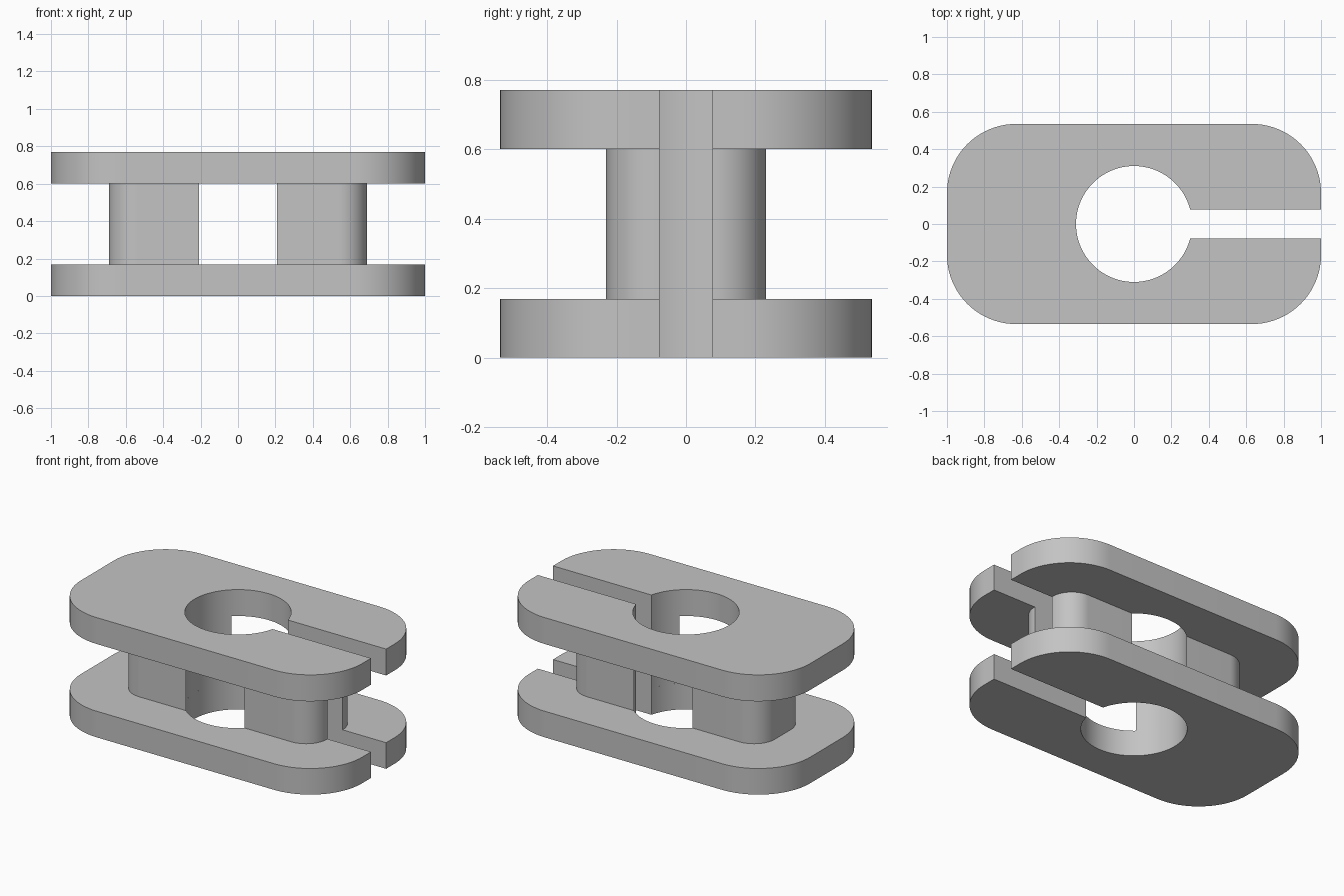
import bpy, bmesh
from math import sin, cos, asin, acos, pi

if "Cube" in bpy.data.objects:
    bpy.data.objects.remove(bpy.data.objects["Cube"], do_unlink=True)

# Main dimensions
BORE = 0.31          # radius of the central hole
SLOT = 0.077         # half width of the side slot
PLATE = (1.0, 0.535, 0.37)   # half length, half width, corner radius
CORE = (0.69, 0.23, 0.15)
LOW_TOP, HIGH_BOTTOM, TOP = 0.168, 0.6, 0.77

grey = bpy.data.materials.new("plain_grey")
grey.use_nodes = True
grey.diffuse_color = (0.55, 0.55, 0.55, 1)
grey.node_tree.nodes["Principled BSDF"].inputs["Base Color"].default_value = (0.55, 0.55, 0.55, 1)


def arc(cx, cy, r, start, end, steps):
    """Points along a circular arc, both ends included."""
    angles = [start + (end - start) * i / steps for i in range(steps + 1)]
    return [(cx + r * cos(a), cy + r * sin(a)) for a in angles]


def corner(shape, quarter):
    """Rounded corner of a rectangle, counted anticlockwise from +x +y."""
    length, width, r = shape
    sx = 1 if quarter in (0, 3) else -1
    sy = 1 if quarter in (0, 1) else -1
    start = quarter * pi / 2
    return arc(sx * (length - r), sy * (width - r), r, start, start + pi / 2, 20)


def extrude(name, outline, z0, z1):
    """Solid prism from an anticlockwise outline."""
    bm = bmesh.new()
    base = bm.faces.new([bm.verts.new((x, y, z0)) for x, y in outline])
    result = bmesh.ops.extrude_face_region(bm, geom=[base], use_keep_orig=True)
    for v in result["geom"]:
        if isinstance(v, bmesh.types.BMVert):
            v.co.z = z1
    bmesh.ops.recalc_face_normals(bm, faces=bm.faces[:])
    mesh = bpy.data.meshes.new(name)
    bm.to_mesh(mesh)
    bm.free()
    mesh.materials.append(grey)
    obj = bpy.data.objects.new(name, mesh)
    bpy.context.collection.objects.link(obj)
    bpy.ops.object.select_all(action='DESELECT')
    obj.select_set(True)
    bpy.context.view_layer.objects.active = obj
    bpy.ops.object.shade_smooth_by_angle(angle=pi / 6)
    return obj


# Slotted plates: rounded rectangle with an open keyhole
slot_angle = asin(SLOT / BORE)
plate_outline = [(PLATE[0], SLOT)]
for q in range(4):
    plate_outline += corner(PLATE, q)
plate_outline += [(PLATE[0], -SLOT)]
plate_outline += arc(0, 0, BORE, 2 * pi - slot_angle, slot_angle, 80)
extrude("lower_plate", plate_outline, 0, LOW_TOP)
extrude("upper_plate", plate_outline, HIGH_BOTTOM, TOP)

# Core block on the closed side, hollowed by the bore
side_angle = asin(CORE[1] / BORE)
closed = corner(CORE, 1) + corner(CORE, 2)
closed += arc(0, 0, BORE, pi + side_angle, pi - side_angle, 24)
extrude("closed_side_core", closed, LOW_TOP, HIGH_BOTTOM)

# Two core blocks beside the slot
back = [(CORE[0], SLOT)] + corner(CORE, 0)
back += arc(0, 0, BORE, side_angle, slot_angle, 12)
extrude("back_slot_core", back, LOW_TOP, HIGH_BOTTOM)
front = [(x, -y) for x, y in reversed(back)]
extrude("front_slot_core", front, LOW_TOP, HIGH_BOTTOM)
